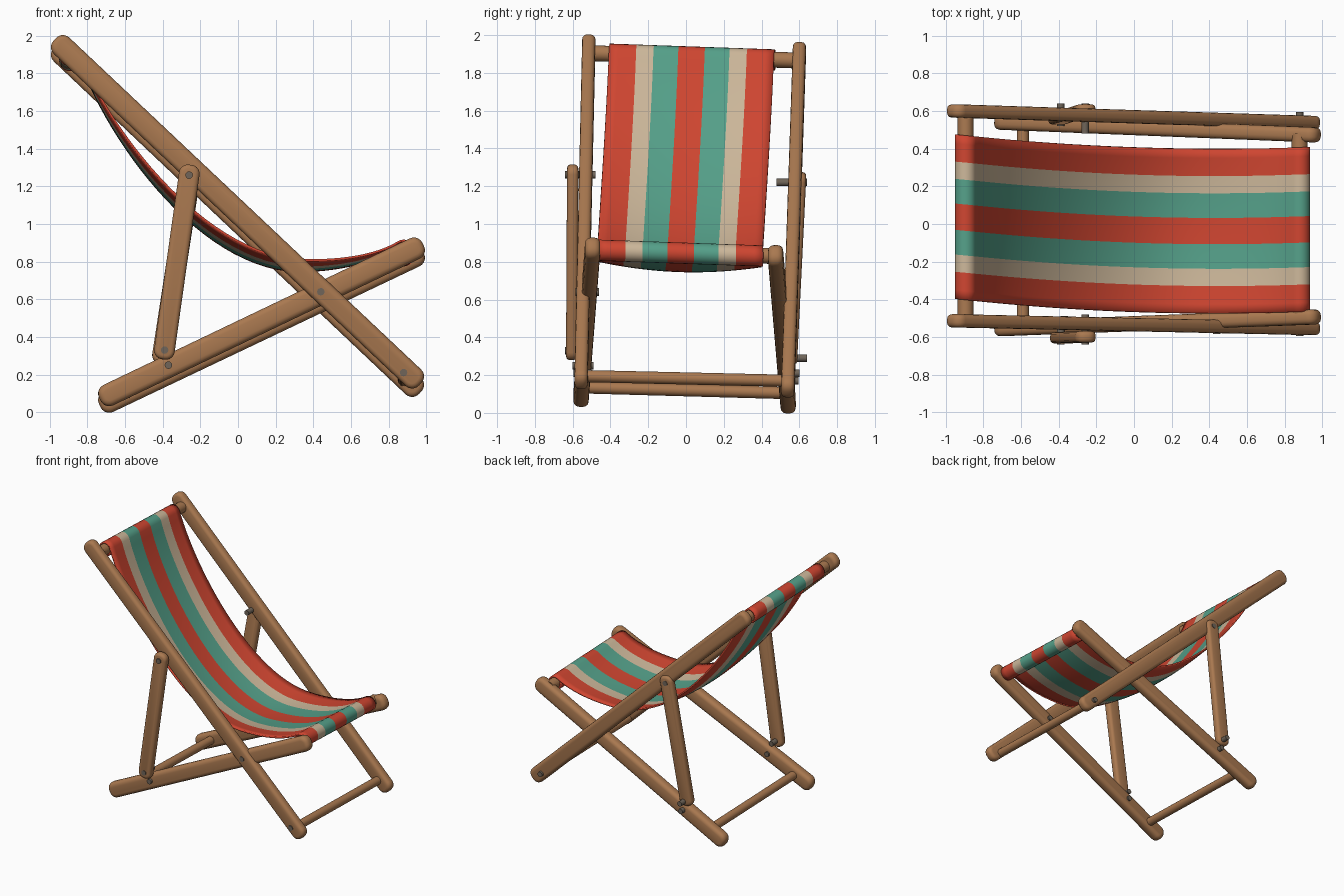
import bpy, bmesh, math
from mathutils import Vector, Matrix
from mathutils.geometry import interpolate_bezier

if "Cube" in bpy.data.objects:
    bpy.data.objects.remove(bpy.data.objects["Cube"])


def material(name, rgb):
    m = bpy.data.materials.new(name)
    m.use_nodes = True
    m.diffuse_color = (*rgb, 1)
    m.node_tree.nodes["Principled BSDF"].inputs["Base Color"].default_value = (*rgb, 1)
    return m


wood = material("wood", (0.40, 0.19, 0.08))
metal = material("bolt_metal", (0.16, 0.13, 0.10))
red = material("red_cloth", (0.62, 0.06, 0.03))
cream = material("cream_cloth", (0.60, 0.47, 0.32))
teal = material("teal_cloth", (0.09, 0.35, 0.25))


def finish(name, bm, mats):
    bmesh.ops.recalc_face_normals(bm, faces=bm.faces)
    mesh = bpy.data.meshes.new(name)
    bm.to_mesh(mesh)
    bm.free()
    obj = bpy.data.objects.new(name, mesh)
    bpy.context.collection.objects.link(obj)
    for m in mats:
        mesh.materials.append(m)
    bpy.ops.object.select_all(action="DESELECT")
    bpy.context.view_layer.objects.active = obj
    obj.select_set(True)
    bpy.ops.object.shade_smooth_by_angle(angle=math.radians(40))
    return obj


def bar(name, a, b, width, thick):
    """Rounded timber between two end-cap centres."""
    a, b = Vector(a), Vector(b)
    bm = bmesh.new()
    bmesh.ops.create_cube(bm, size=1)
    bmesh.ops.scale(bm, vec=((b - a).length + width, thick, width), verts=bm.verts)
    ends = [e for e in bm.edges if abs((e.verts[0].co - e.verts[1].co).y) > thick / 2]
    bmesh.ops.bevel(bm, geom=ends, offset=width * 0.42, segments=5, profile=0.5, affect="EDGES")
    bm.normal_update()
    rim = {e for f in bm.faces if abs(f.normal.y) > 0.9 for e in f.edges}
    bmesh.ops.bevel(bm, geom=list(rim), offset=thick * 0.36, segments=3, profile=0.5, affect="EDGES")
    x = (b - a).normalized()
    z = x.cross(Vector((0, 1, 0))).normalized()
    rot = Matrix((x, z.cross(x), z)).transposed().to_4x4()
    bmesh.ops.transform(bm, matrix=Matrix.Translation((a + b) / 2) @ rot, verts=bm.verts)
    return finish(name, bm, [wood])


def rod(name, a, b, radius, mat, sides=20):
    a, b = Vector(a), Vector(b)
    bm = bmesh.new()
    bmesh.ops.create_cone(bm, cap_ends=True, segments=sides, radius1=radius,
                          radius2=radius, depth=(b - a).length)
    rot = (b - a).to_track_quat("Z", "Y").to_matrix().to_4x4()
    bmesh.ops.transform(bm, matrix=Matrix.Translation((a + b) / 2) @ rot, verts=bm.verts)
    return finish(name, bm, [mat])


# Side timbers: the frame leans slightly, so each side has its own ends
bar("front_long_rail", (-0.93, -0.515, 1.94), (0.925, -0.555, 0.19), 0.12, 0.07)
bar("back_long_rail", (-0.93, 0.60, 1.90), (0.925, 0.54, 0.145), 0.12, 0.07)
bar("front_short_rail", (0.93, -0.495, 0.865), (-0.68, -0.555, 0.095), 0.12, 0.08)
bar("back_short_rail", (0.93, 0.475, 0.825), (-0.68, 0.54, 0.06), 0.12, 0.08)
bar("front_strut", (-0.26, -0.60, 1.26), (-0.39, -0.605, 0.335), 0.11, 0.06)
bar("back_strut", (-0.26, 0.605, 1.22), (-0.40, 0.56, 0.31), 0.11, 0.06)

# Cross dowels
rod("top_dowel", (-0.895, -0.52, 1.905), (-0.895, 0.60, 1.865), 0.042, wood)
rod("seat_dowel", (0.88, -0.50, 0.86), (0.88, 0.48, 0.83), 0.042, wood)
rod("foot_dowel", (0.88, -0.55, 0.195), (0.88, 0.54, 0.17), 0.032, wood)
rod("rear_dowel", (-0.59, -0.55, 0.135), (-0.59, 0.53, 0.105), 0.032, wood)

# Bolts through the joints: x, z, inner and outer distance from the middle
bolts = {"strut_top": (-0.26, 1.26, 0.48, 0.64), "strut_foot": (-0.39, 0.33, 0.52, 0.64),
         "short_rail": (-0.37, 0.25, 0.49, 0.60), "pivot": (0.44, 0.64, 0.46, 0.585),
         "foot": (0.88, 0.21, 0.50, 0.595)}
for label, (x, z, inner, outer) in bolts.items():
    for side, s, drop in (("front", -1, 0), ("back", 1, 0.04)):
        rod(f"{side}_{label}_bolt", (x, s * inner, z - drop), (x, s * outer, z - drop),
            0.02, metal, 12)


# Sling profile: loop round the top dowel, hanging sheet, loop round the seat dowel
def arc(cx, cz, start, end, n=18):
    angles = [math.radians(start + (end - start) * i / n) for i in range(n + 1)]
    return [Vector((cx + 0.05 * math.cos(t), 0, cz + 0.05 * math.sin(t))) for t in angles]


top_loop = arc(-0.895, 1.885, 345, 20)
seat_loop = arc(0.88, 0.845, 125, -200)
low = Vector((0.32, 0, 0.75))
back = interpolate_bezier(top_loop[-1], Vector((-0.70, 0, 1.45)), Vector((-0.2, 0, 0.76)), low, 28)
seat = interpolate_bezier(low, Vector((0.5, 0, 0.75)), Vector((0.72, 0, 0.79)), seat_loop[0], 14)
sheet = back[1:] + seat[1:-1]
profile = top_loop + sheet + seat_loop

# Stripe edges across the cloth, each stripe three faces wide
edges = [0, 0.165, 0.27, 0.42, 0.58, 0.73, 0.835, 1]
stripe_colours = [0, 1, 2, 0, 2, 1, 0]
across = [a + (b - a) * k / 3 for a, b in zip(edges, edges[1:]) for k in range(3)] + [1]

bm = bmesh.new()
rows = []
for i, p in enumerate(profile):
    u = (i - len(top_loop) + 1) / (len(sheet) + 1)
    sag = math.sin(math.pi * u) if 0 < u < 1 else 0
    middle = -0.03 - 0.035 * p.x + 0.04 * p.x ** 2
    row = []
    for v in across:
        t = 2 * v - 1
        y = middle + 0.437 * t
        row.append(bm.verts.new((p.x + 0.01 * sag * t * t, y,
                                 p.z + 0.05 * sag * t * t - 0.035 * y)))
    rows.append(row)
for r0, r1 in zip(rows, rows[1:]):
    for j in range(len(across) - 1):
        face = bm.faces.new((r0[j], r0[j + 1], r1[j + 1], r1[j]))
        face.material_index = stripe_colours[j // 3]
sling = finish("striped_sling", bm, [red, cream, teal])
solid = sling.modifiers.new("cloth_thickness", "SOLIDIFY")
solid.thickness = 0.012
solid.offset = 0
